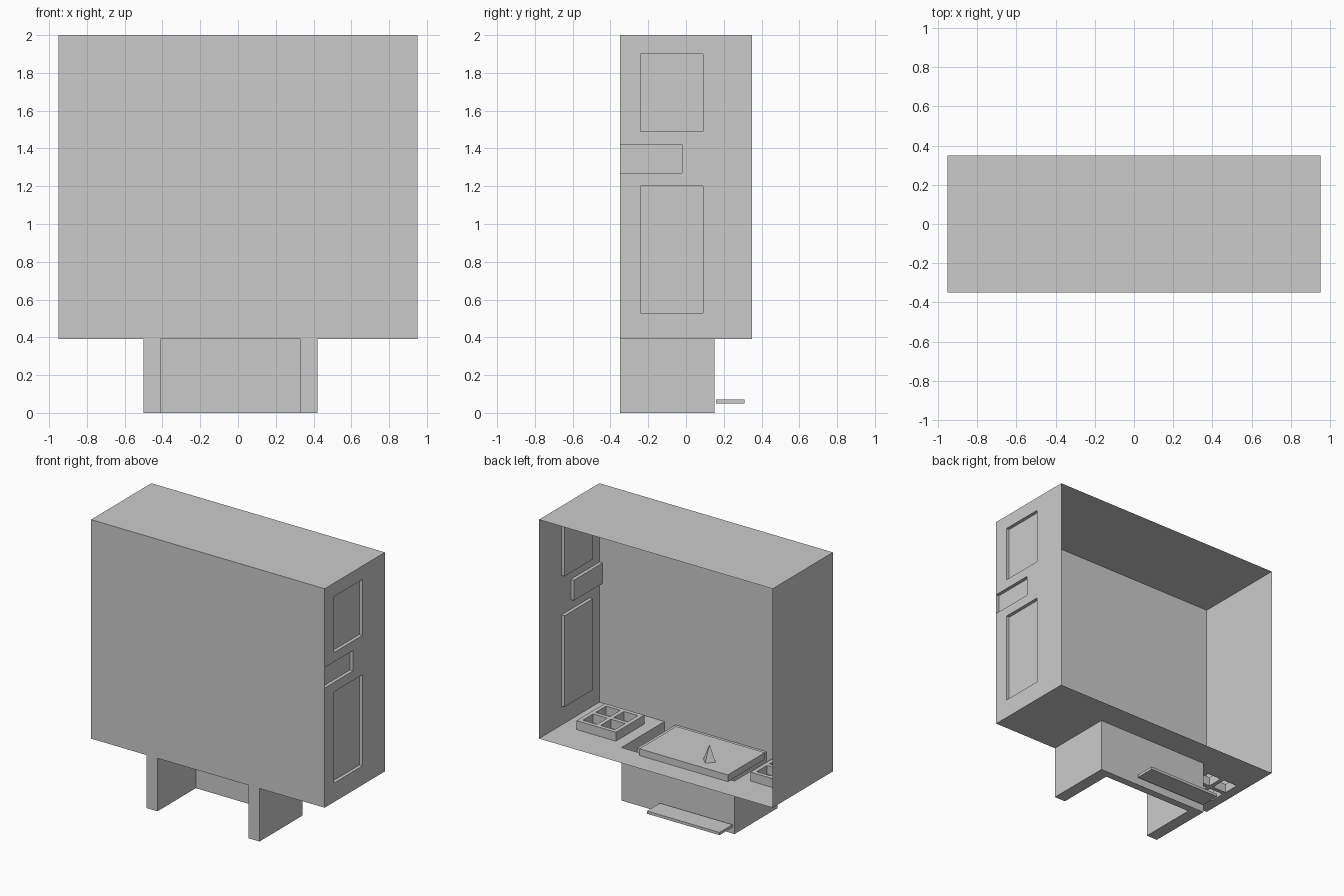
import bpy
import bmesh
from mathutils import Matrix

cube = bpy.data.objects.get("Cube")
if cube:
    bpy.data.objects.remove(cube, do_unlink=True)

W, D, FLOOR, TOP = 0.95, 0.35, 0.39, 2.0
AXIS = -0.04            # the base and trays mirror about this x
RECESS = 0.025
HOLE = None


def finish(name, bm):
    bmesh.ops.remove_doubles(bm, verts=bm.verts, dist=1e-5)
    bmesh.ops.recalc_face_normals(bm, faces=bm.faces)
    mesh = bpy.data.meshes.new(name)
    bm.to_mesh(mesh)
    bm.free()
    obj = bpy.data.objects.new(name, mesh)
    bpy.context.collection.objects.link(obj)
    return obj


def add_box(bm, x0, x1, y0, y1, z0, z1):
    size = Matrix.Diagonal((x1 - x0, y1 - y0, z1 - z0, 1))
    centre = Matrix.Translation(((x0 + x1) / 2, (y0 + y1) / 2, (z0 + z1) / 2))
    bmesh.ops.create_cube(bm, size=1, matrix=centre @ size)


def box(name, *bounds):
    bm = bmesh.new()
    add_box(bm, *bounds)
    return finish(name, bm)


def pocket_sheet(name, bounds, pockets, place):
    """Thin sheet with rectangular pockets (u0, u1, v0, v1, depth) or holes."""
    u0, u1, v0, v1 = bounds
    us = sorted({u0, u1, *(u for p in pockets for u in p[:2])})
    vs = sorted({v0, v1, *(v for p in pockets for v in p[2:4])})
    bm = bmesh.new()

    def quad(*points):
        bm.faces.new([bm.verts.new(place(*p)) for p in points])

    def depth(i, j):
        if not (0 <= i < len(us) - 1 and 0 <= j < len(vs) - 1):
            return 0
        u, v = (us[i] + us[i + 1]) / 2, (vs[j] + vs[j + 1]) / 2
        for a, b, c, d, h in pockets:
            if a < u < b and c < v < d:
                return h
        return 0

    def riser(p, q, a, b):
        if a is not HOLE and b is not HOLE and a != b:
            quad((*p, a), (*q, a), (*q, b), (*p, b))

    for i in range(len(us)):
        for j in range(len(vs)):
            here = depth(i, j)
            if i < len(us) - 1 and j < len(vs) - 1 and here is not HOLE:
                quad((us[i], vs[j], here), (us[i + 1], vs[j], here),
                     (us[i + 1], vs[j + 1], here), (us[i], vs[j + 1], here))
            if j < len(vs) - 1:
                riser((us[i], vs[j]), (us[i], vs[j + 1]), depth(i - 1, j), here)
            if i < len(us) - 1:
                riser((us[i], vs[j]), (us[i + 1], vs[j]), depth(i, j - 1), here)
    return finish(name, bm)


# Thin cabinet walls, open at the back
pocket_sheet("front_wall", (-W, W, FLOOR, TOP), [], lambda u, v, d: (u, -D, v))
pocket_sheet("right_wall", (-D, D, FLOOR, TOP), [], lambda u, v, d: (-W, u, v))
pocket_sheet("roof", (-W, W, -D, D), [], lambda u, v, d: (u, v, TOP))

# Left wall with two recessed panels and a recessed slot
pocket_sheet("left_wall", (-D, D, FLOOR, TOP), [
    (-0.24, 0.09, 1.49, 1.90, RECESS),
    (-D, -0.02, 1.27, 1.42, RECESS),
    (-0.24, 0.09, 0.53, 1.20, RECESS),
], lambda u, v, d: (W - d, u, v))

# Floor whose U-shaped pocket forms the hollow base
TRAY_IN, TRAY_OUT, TRAY_Y0, TRAY_Y1 = 0.547, 0.867, -0.24, 0.09
pocket_sheet("floor_and_base", (-W, W, -D, D), [
    (AXIS - 0.46, AXIS - 0.37, -D, 0.15, FLOOR),
    (AXIS + 0.37, AXIS + 0.46, -D, 0.15, FLOOR),
    (AXIS - 0.37, AXIS + 0.37, 0.095, 0.15, FLOOR),
    (AXIS - TRAY_OUT, AXIS - TRAY_IN, TRAY_Y0, TRAY_Y1, HOLE),
], lambda u, v, d: (u, v, FLOOR - d))


# Four-compartment trays
def tray(name, x0, x1, wall=0.03, height=0.066):
    bm = bmesh.new()
    z = (FLOOR, FLOOR + height)
    xs = [x0, (x0 + x1 - wall) / 2, x1 - wall]
    ys = [TRAY_Y0, (TRAY_Y0 + TRAY_Y1 - wall) / 2, TRAY_Y1 - wall]
    for x in xs:
        add_box(bm, x, x + wall, TRAY_Y0, TRAY_Y1, *z)
    for left, right in zip(xs, xs[1:]):
        for y in ys:
            add_box(bm, left + wall, right, y, y + wall, *z)
    return finish(name, bm)


tray("left_tray", AXIS + TRAY_IN, AXIS + TRAY_OUT)
tray("right_tray", AXIS - TRAY_OUT, AXIS - TRAY_IN)

# Raised board with a small pointer on it
BOARD_TOP = FLOOR + 0.05
box("board", -0.47, 0.25, -0.245, 0.185, FLOOR, BOARD_TOP)
bm = bmesh.new()
bmesh.ops.create_cone(bm, cap_ends=True, segments=4, radius1=0.05, radius2=0,
                      depth=0.12,
                      matrix=Matrix.Translation((-0.24, 0.07, BOARD_TOP + 0.06)))
finish("pointer", bm)

# Plain flat strip behind the base
box("rear_strip", -0.49, 0.10, 0.16, 0.31, 0.05, 0.07)
